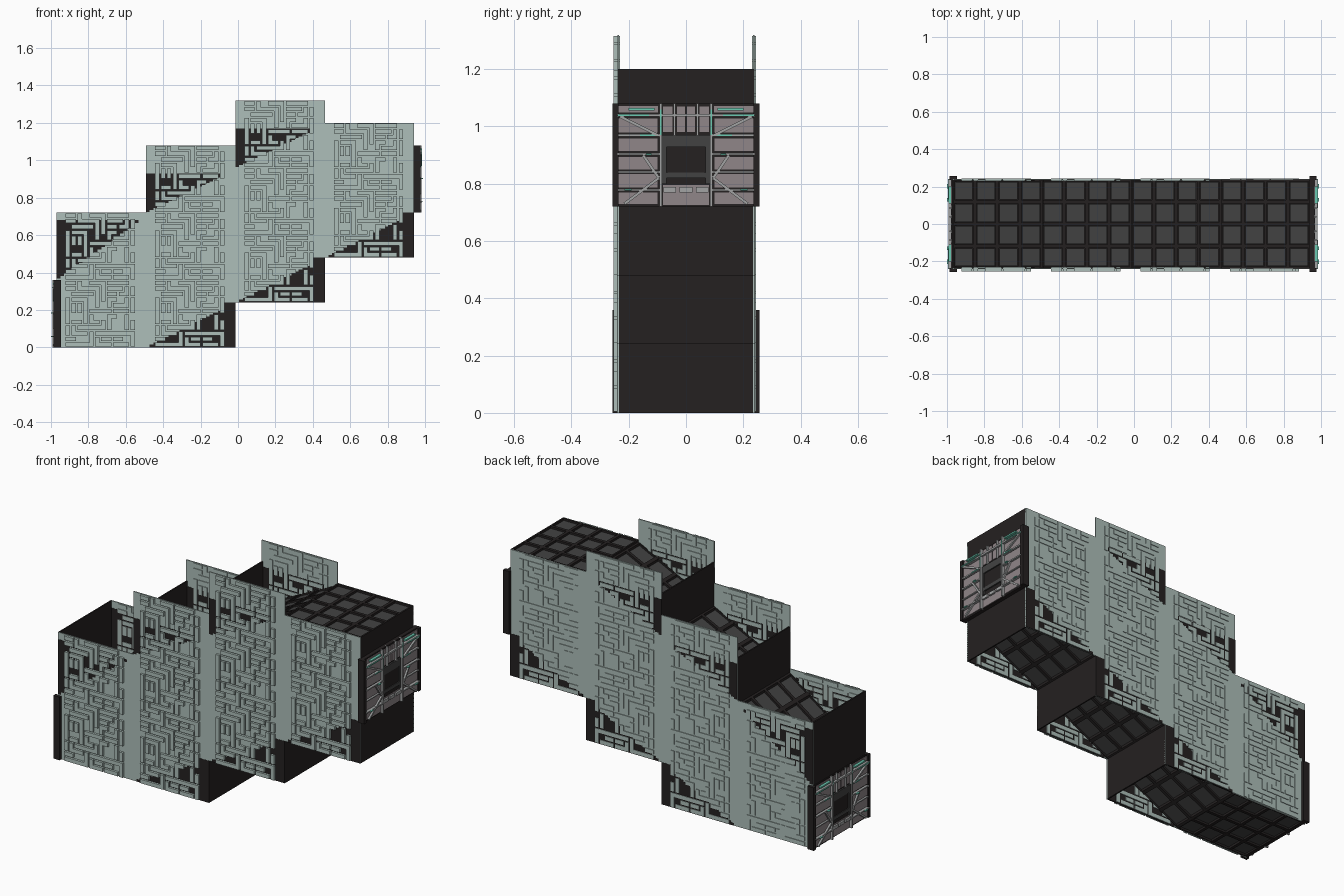
import bpy, bmesh, math, random
from mathutils import Matrix

if "Cube" in bpy.data.objects:
    bpy.data.objects.remove(bpy.data.objects["Cube"])

random.seed(7)
X0, W, Y = -0.97, 0.478, 0.237
# per segment: panel bottom and top, roof line (left, right), underside line (left, right)
SEGS = [(0.0, 0.72, 0.36, 0.70, 0.0, 0.0), (0.0, 1.08, 0.72, 0.95, 0.0, 0.24),
        (0.24, 1.32, 0.96, 1.19, 0.24, 0.48), (0.48, 1.2, 1.2, 1.2, 0.48, 0.72)]


def mat(name, r, g, b):
    m = bpy.data.materials.new(name)
    m.diffuse_color = (r, g, b, 1)
    m.use_nodes = True
    m.node_tree.nodes["Principled BSDF"].inputs["Base Color"].default_value = m.diffuse_color
    return m


DARK = mat("dark_metal", 0.018, 0.015, 0.015)
TILE = mat("grey_tile", 0.055, 0.055, 0.055)
PALE = mat("pale_green", 0.42, 0.52, 0.49)
MAUVE = mat("mauve_plate", 0.28, 0.24, 0.25)
STEEL = mat("steel_bar", 0.36, 0.37, 0.37)
TEAL = mat("teal_strip", 0.15, 0.6, 0.45)


def finish(name, bm, material):
    bmesh.ops.recalc_face_normals(bm, faces=bm.faces)
    me = bpy.data.meshes.new(name)
    bm.to_mesh(me)
    bm.free()
    me.materials.append(material)
    ob = bpy.data.objects.new(name, me)
    bpy.context.collection.objects.link(ob)
    return ob


def boxes(name, items, material):
    """One mesh from (x0, x1, y0, y1, z0, z1, roll about x, rise along x) boxes."""
    bm = bmesh.new()
    for it in items:
        a, b, c, d, e, f = it[:6]
        roll = it[6] if len(it) > 6 else 0
        shear = Matrix.Identity(4)
        shear[2][0] = it[7] if len(it) > 7 else 0
        m = (Matrix.Translation(((a + b) / 2, (c + d) / 2, (e + f) / 2)) @ shear
             @ Matrix.Rotation(roll, 4, 'X')
             @ Matrix.Diagonal((abs(b - a), abs(d - c), abs(f - e), 1)))
        bmesh.ops.create_cube(bm, size=1, matrix=m)
    return finish(name, bm, material)


def seg_x(i):
    return X0 + W * i


# Hull: sloping passage profile extruded across y
R = 0.02
prof = []
for i, s in enumerate(SEGS):
    prof += [(seg_x(i), s[4] + R), (seg_x(i + 1), s[5] + R)]
for i in (3, 2, 1, 0):
    prof += [(seg_x(i + 1), SEGS[i][3] - R), (seg_x(i), SEGS[i][2] - R)]
prof = [p for k, p in enumerate(prof) if math.dist(p, prof[k - 1]) > 1e-4]
bm = bmesh.new()
f = bm.faces.new([bm.verts.new((x, -Y, z)) for x, z in prof])
ext = bmesh.ops.extrude_face_region(bm, geom=[f])
bmesh.ops.translate(bm, vec=(0, 2 * Y, 0), verts=[v for v in ext["geom"] if isinstance(v, bmesh.types.BMVert)])
finish("hull", bm, DARK)

# Roof and underside: beams with tiles between, following each slope
beams, tiles = [], []
for i, s in enumerate(SEGS):
    a, b = seg_x(i), seg_x(i + 1)
    for left, right, inward in ((s[2], s[3], -1), (s[4], s[5], 1)):
        rise = (right - left) / W

        def plank(x0, x1, y0, y1, depth):
            z = left + rise * ((x0 + x1) / 2 - a)
            return (x0, x1, y0, y1, z + inward * depth, z + inward * (R + 0.005), 0, rise)
        for k in range(5):
            x, y = a + W * k / 4, -Y + 2 * Y * k / 4
            beams.append(plank(max(x - 0.009, a), min(x + 0.009, b), -Y, Y, 0))
            beams.append(plank(a, b, max(y - 0.009, -Y), min(y + 0.009, Y), 0))
        for k in range(16):
            x, y = a + W * (k % 4 + 0.5) / 4, -Y + 2 * Y * (k // 4 + 0.5) / 4
            tiles.append(plank(x - 0.048, x + 0.048, y - 0.048, y + 0.048, 0.01))
boxes("deck_beams", beams, DARK)
boxes("deck_tiles", tiles, TILE)


# Maze relief tile, a 12 x 12 grid of winding runs, repeated on each panel
def maze_tile():
    used, out = set(), []
    for _ in range(150):
        c = (random.randrange(12), random.randrange(12))
        if c in used:
            continue
        used.add(c)
        for _ in range(random.randint(2, 5)):
            dx, dz = random.choice([(1, 0), (-1, 0), (0, 1), (0, -1)])
            s = c
            for _ in range(random.randint(1, 4)):
                n = (c[0] + dx, c[1] + dz)
                if n in used or not (0 <= n[0] < 12 and 0 <= n[1] < 12):
                    break
                used.add(n)
                c = n
            if c != s:
                out.append((min(s[0], c[0]), max(s[0], c[0]), min(s[1], c[1]), max(s[1], c[1])))
    return out


maze = maze_tile()
for side, name, deep in ((-1, "front", 0.013), (1, "back", 0.004)):
    panels, relief, shade = [], [], []
    ys = side * 0.24
    for i, (lo, top, r0, r1, u0, u1) in enumerate(SEGS):
        a, b = seg_x(i), seg_x(i + 1)
        panels.append((a, b, side * 0.234, ys, lo, top))
        for t in range(round((top - lo) / 0.36)):
            for c0, c1, d0, d1 in maze:
                x, z = a + 0.045, lo + 0.36 * t
                relief.append((x + c0 * 0.0315 + 0.004, x + c1 * 0.0315 + 0.027, side * 0.230,
                               ys + side * deep, z + d0 * 0.03 + 0.004, z + d1 * 0.03 + 0.026))
        # Dark wedges above and below the sloping passage
        for k in range(24):
            p, q, s = a + W * k / 24, a + W * (k + 1) / 24, (k + 0.5) / 24
            for z0, z1 in ((r0 + (r1 - r0) * s, r1 - 0.02), (lo, u0 + (u1 - u0) * s)):
                if z1 - z0 > 0.008:
                    shade.append((p, q, side * 0.233, ys + side * 0.001, z0, z1))
        if u1 > u0:
            shade.append((b - 0.06, b, side * 0.233, ys + side * 0.001, u0, u1))
    boxes(name + "_panels", panels, PALE)
    boxes(name + "_maze_relief", relief, PALE)
    boxes(name + "_dark_wedges", shade, DARK)

# Upright end walls and risers closing the stepped outline
T = 0.008
boxes("end_walls", [(seg_x(0), seg_x(0) + T, -Y, Y, 0, 0.72),
                    (seg_x(1), seg_x(1) + T, -Y, Y, 0.66, 0.96),
                    (seg_x(2), seg_x(2) + T, -Y, Y, 0.90, 1.2),
                    (seg_x(3), seg_x(3) + T, -Y, Y, 1.15, 1.2),
                    (seg_x(2) - T, seg_x(2), -Y, Y, 0, 0.27),
                    (seg_x(3) - T, seg_x(3), -Y, Y, 0.24, 0.51),
                    (seg_x(4) - T, seg_x(4), -Y, Y, 0.48, 1.2)], DARK)


# Doorway greebles on both ends
def door(name, sx, xb, zb):
    def part(label, items, material):
        out = []
        for y0, y1, z0, z1, d0, d1, *roll in items:
            for s in (1, -1):
                out.append((xb + sx * d0, xb + sx * d1, s * y0, s * y1, zb + z0, zb + z1,
                            *[s * r for r in roll]))
        boxes(name + "_" + label, out, material)

    def strut(y0, z0, y1, z1, w, d):
        cy, cz, n = (y0 + y1) / 2, (z0 + z1) / 2, math.hypot(y1 - y0, z1 - z0)
        return (cy - n / 2, cy + n / 2, cz - w / 2, cz + w / 2, 0.0, d, math.atan2(z1 - z0, y1 - y0))

    part("backing", [(0, 0.24, 0, 0.36, -0.005, 0.018)], DARK)
    part("pillars", [(0.235, 0.257, 0, 0.36, -0.01, 0.03)], DARK)
    part("plates", [(0.098, 0.235, 0.193, 0.24, 0.01, 0.024), (0.098, 0.235, 0.128, 0.176, 0.01, 0.024),
                    (0.098, 0.235, 0.066, 0.115, 0.01, 0.024), (0.098, 0.235, 0.008, 0.052, 0.01, 0.024),
                    (0.098, 0.235, 0.258, 0.31, 0.01, 0.024), (0.048, 0.08, 0.26, 0.35, 0.01, 0.022),
                    (0.004, 0.032, 0.26, 0.35, 0.01, 0.022), (0.098, 0.235, 0.328, 0.352, 0.01, 0.022),
                    (0, 0.08, 0.005, 0.075, 0.01, 0.02)], MAUVE)
    part("inner_frame", [(0.068, 0.088, 0.08, 0.25, 0.01, 0.026), (0, 0.088, 0.208, 0.25, 0.01, 0.026),
                         (0, 0.088, 0.1, 0.12, 0.01, 0.026)], TILE)
    part("hatch", [(0, 0.065, 0.12, 0.205, 0.01, 0.022)], DARK)
    part("bars", [(0.083, 0.092, 0, 0.36, 0.01, 0.034), (0, 0.24, 0.314, 0.324, 0.01, 0.034),
                  (0.09, 0.24, 0.245, 0.253, 0.01, 0.03), (0.09, 0.24, 0.18, 0.187, 0.01, 0.032),
                  (0.09, 0.24, 0.118, 0.124, 0.01, 0.03), (0.09, 0.24, 0.055, 0.062, 0.01, 0.036),
                  (0.036, 0.043, 0.25, 0.36, 0.01, 0.03),
                  strut(0.095, 0.10, 0.215, 0.01, 0.01, 0.034),
                  strut(0.095, 0.10, 0.15, 0.18, 0.01, 0.034),
                  strut(0.10, 0.25, 0.23, 0.315, 0.01, 0.034),
                  (0.0, 0.022, 0.05, 0.068, 0.01, 0.03), (0.035, 0.078, 0.05, 0.068, 0.01, 0.03)], STEEL)
    part("teal_strips", [(0.11, 0.2, 0.336, 0.344, 0.01, 0.036), (0.13, 0.24, 0.316, 0.322, 0.01, 0.037),
                         (0.1, 0.16, 0.246, 0.252, 0.01, 0.033), (0.19, 0.215, 0.056, 0.061, 0.01, 0.043),
                         (0.12, 0.14, 0.181, 0.186, 0.01, 0.043),
                         (0.085, 0.09, 0.25, 0.34, 0.01, 0.036)], TEAL)


door("right_door", 1, 0.947, 0.72)
door("left_door", -1, -0.957, 0.0)
